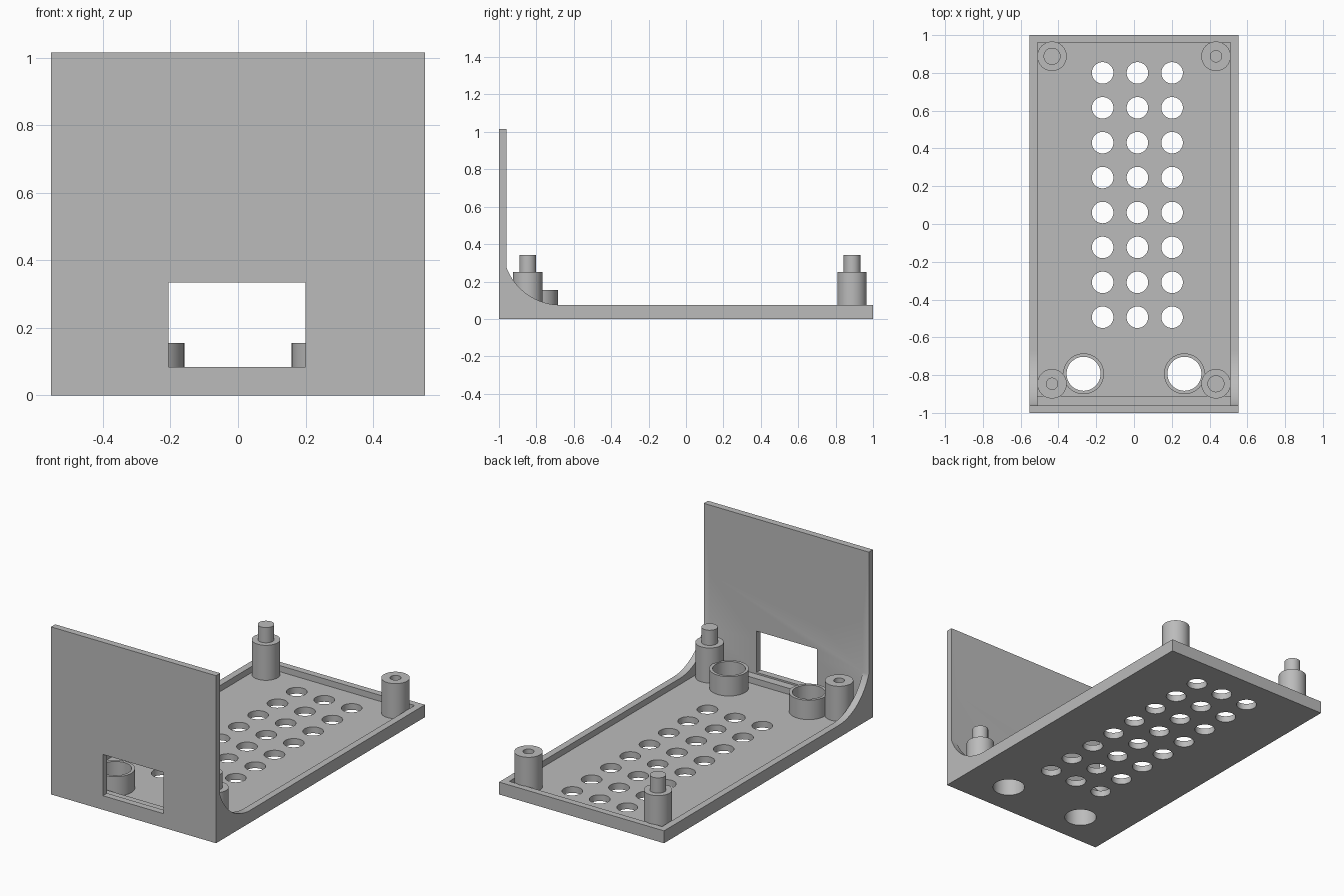
import bpy, bmesh, math

if "Cube" in bpy.data.objects:
    bpy.data.objects.remove(bpy.data.objects["Cube"])

grey = bpy.data.materials.new("plain_grey")
grey.use_nodes = True
grey.diffuse_color = (0.5, 0.5, 0.5, 1)
grey.node_tree.nodes["Principled BSDF"].inputs["Base Color"].default_value = (0.5, 0.5, 0.5, 1)

HALF_W, RIM, WALL_Y = 0.553, 0.075, -0.96
INNER_W, FLOOR = 0.512, 0.038


def finish(name, bm):
    bmesh.ops.recalc_face_normals(bm, faces=bm.faces)
    mesh = bpy.data.meshes.new(name)
    bm.to_mesh(mesh)
    bm.free()
    mesh.materials.append(grey)
    obj = bpy.data.objects.new(name, mesh)
    bpy.context.collection.objects.link(obj)
    return obj


def box(name, x0, x1, y0, y1, z0, z1):
    bm = bmesh.new()
    bmesh.ops.create_cube(bm, size=1)
    for v in bm.verts:
        v.co = ((x0 + x1) / 2 + v.co.x * (x1 - x0),
                (y0 + y1) / 2 + v.co.y * (y1 - y0),
                (z0 + z1) / 2 + v.co.z * (z1 - z0))
    return finish(name, bm)


def lathe(name, profile, x, y, segments=48):
    """Spin a closed (radius, height) outline around a vertical axis."""
    bm = bmesh.new()
    verts = [bm.verts.new((r, 0, z)) for r, z in profile]
    edges = [bm.edges.new((verts[i - 1], verts[i])) for i in range(len(verts))]
    bmesh.ops.spin(bm, geom=verts + edges, cent=(0, 0, 0), axis=(0, 0, 1),
                   angle=math.tau, steps=segments)
    bmesh.ops.remove_doubles(bm, verts=bm.verts, dist=1e-5)
    bmesh.ops.translate(bm, verts=bm.verts, vec=(x, y, 0))
    return finish(name, bm)


def cylinder(name, x, y, r, z0, z1, segments=48):
    bm = bmesh.new()
    bmesh.ops.create_cone(bm, cap_ends=True, segments=segments, radius1=r,
                          radius2=r, depth=z1 - z0)
    bmesh.ops.translate(bm, verts=bm.verts, vec=(x, y, (z0 + z1) / 2))
    return finish(name, bm)


def cut(target, cutter):
    mod = target.modifiers.new("cut", 'BOOLEAN')
    mod.operation, mod.solver, mod.object = 'DIFFERENCE', 'EXACT', cutter
    bpy.context.view_layer.objects.active = target
    bpy.ops.object.modifier_apply(modifier=mod.name)
    bpy.data.objects.remove(cutter)


def smooth(obj):
    bpy.ops.object.select_all(action='DESELECT')
    obj.select_set(True)
    bpy.context.view_layer.objects.active = obj
    bpy.ops.object.shade_smooth_by_angle(angle=math.radians(30))


# Tray and front wall: side outline with a curved gusset, extruded across x
cy, cz, rad = -0.67, 0.385, 0.31
start = math.acos((cy - WALL_Y) / rad)
outline = [(-1, 0), (1, 0), (1, RIM)]
for i in range(25):
    a = math.pi / 2 + (start - math.pi / 2) * i / 24
    outline.append((cy - rad * math.cos(a), cz - rad * math.sin(a)))
outline += [(WALL_Y, 1.015), (-1, 1.015)]
bm = bmesh.new()
face = bm.faces.new([bm.verts.new((-HALF_W, y, z)) for y, z in outline])
side = bmesh.ops.extrude_face_region(bm, geom=[face])
bmesh.ops.translate(bm, vec=(2 * HALF_W, 0, 0),
                    verts=[g for g in side["geom"] if isinstance(g, bmesh.types.BMVert)])
tray = finish("tray_with_front_wall", bm)

# Hollow between the gussets, sunken floor and wall window
cut(tray, box("gusset_gap", -INNER_W, INNER_W, WALL_Y, -0.3, RIM, 0.6))
cut(tray, box("floor_recess", -INNER_W, INNER_W, -0.91, 0.96, FLOOR, 0.5))
cut(tray, box("window_cutter", -0.205, 0.2, -1.1, -0.94, 0.085, 0.335))

# Vent grid and the two large floor holes
for col in range(3):
    for row in range(8):
        cut(tray, cylinder("vent_cutter", -0.166 + 0.184 * col,
                           0.8 - 0.1848 * row, 0.057, -0.1, 0.2))
RING_X, RING_Y = 0.267, -0.793
for s in (-1, 1):
    cut(tray, cylinder("ring_cutter", s * RING_X, RING_Y, 0.09, -0.1, 0.2, 64))
smooth(tray)

# Collars around the large holes
for s, label in ((1, "left"), (-1, "right")):
    smooth(lathe(label + "_collar", [(0.09, FLOOR), (0.108, FLOOR), (0.108, 0.155),
                                     (0.09, 0.155)], s * RING_X, RING_Y, 64))

# Corner posts: pins on one diagonal, sockets on the other
POST_X, TOP = 0.434, 0.25
base = [(0, FLOOR - 0.005), (0.078, FLOOR - 0.005), (0.078, TOP)]
pin = base + [(0.045, TOP), (0.045, 0.342), (0, 0.342)]
socket = base + [(0.03, TOP), (0.03, 0.06), (0, 0.06)]
for name, profile, s, y in (("front_left_pin_post", pin, 1, -0.846),
                            ("front_right_socket_post", socket, -1, -0.846),
                            ("back_left_socket_post", socket, 1, 0.888),
                            ("back_right_pin_post", pin, -1, 0.888)):
    smooth(lathe(name, profile, s * POST_X, y))
